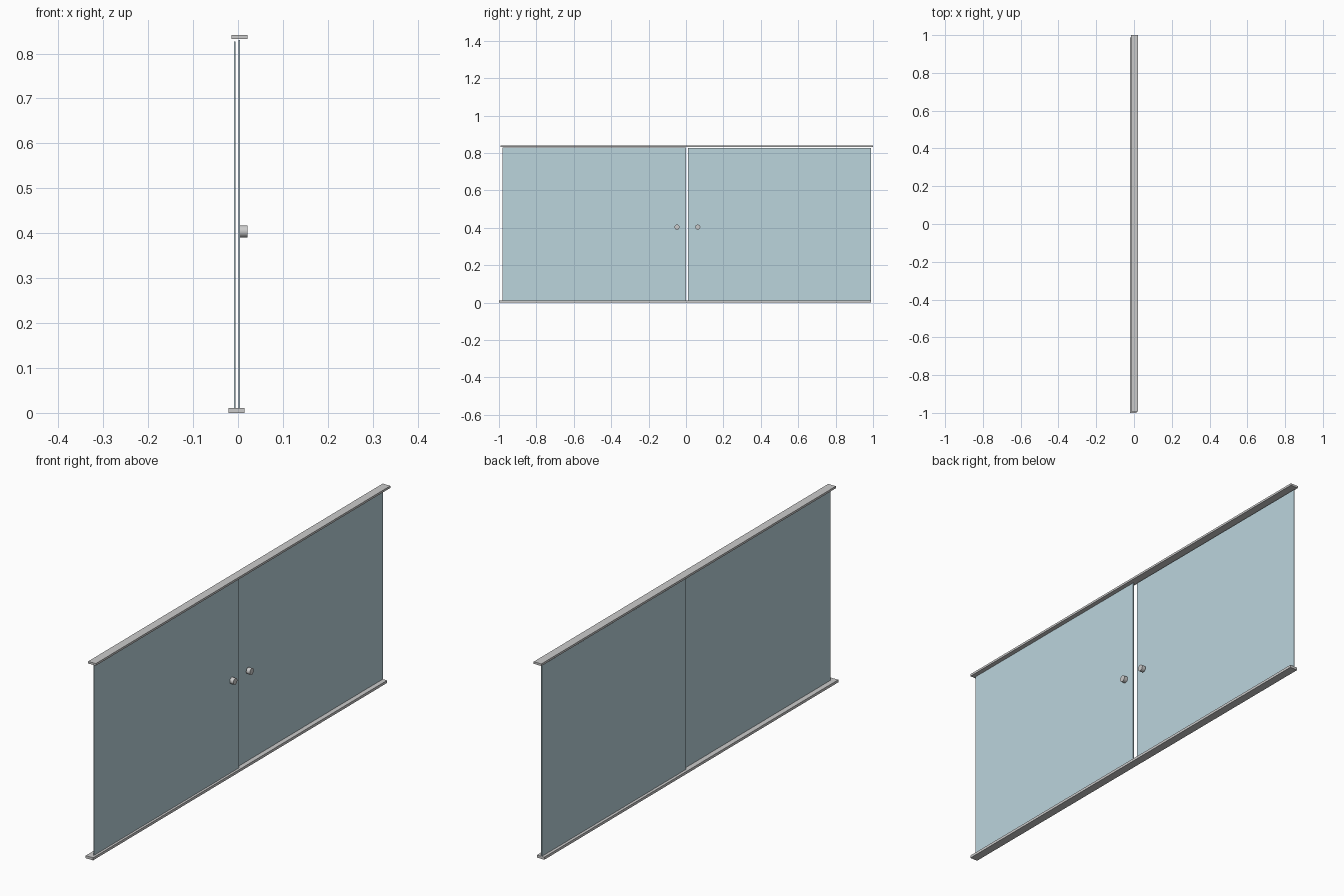
import bpy, math

if "Cube" in bpy.data.objects:
    bpy.data.objects.remove(bpy.data.objects["Cube"])

glass = bpy.data.materials.new("glass")
glass.diffuse_color = (0.50, 0.66, 0.72, 0.6)
glass.use_nodes = True
glass.node_tree.nodes["Principled BSDF"].inputs["Base Color"].default_value = glass.diffuse_color


def box(name, x, y, z, mat=None):
    """Box from (min, max) pairs on each axis."""
    lo, hi = zip(x, y, z)
    bpy.ops.mesh.primitive_cube_add(size=1, location=[(a + b) / 2 for a, b in zip(lo, hi)])
    ob = bpy.context.object
    ob.name = name
    ob.scale = [b - a for a, b in zip(lo, hi)]
    bpy.ops.object.transform_apply(location=False, rotation=False, scale=True)
    if mat:
        ob.data.materials.append(mat)
    return ob


def knob(name, y):
    """Short round knob pointing to +x."""
    x0, x1 = 0.004, 0.021
    bpy.ops.mesh.primitive_cylinder_add(
        vertices=32, radius=0.0135, depth=x1 - x0,
        location=((x0 + x1) / 2, y, 0.404), rotation=(0, math.pi / 2, 0))
    bpy.context.object.name = name
    bpy.ops.object.shade_smooth_by_angle(angle=math.radians(40))


# Top and bottom rails, slightly staggered
box("bottom_rail", (-0.021, 0.014), (-1.0, 0.988), (0.0, 0.011))
box("top_rail", (-0.015, 0.021), (-0.992, 1.0), (0.832, 0.841))

# Two sliding glass doors on separate tracks
box("front_glass_door", (0.001, 0.004), (-0.98, 0.0), (0.011, 0.830), glass)
box("rear_glass_door", (-0.009, -0.006), (0.012, 0.988), (0.011, 0.827), glass)

# Door knobs
knob("left_knob", -0.048)
knob("right_knob", 0.063)
